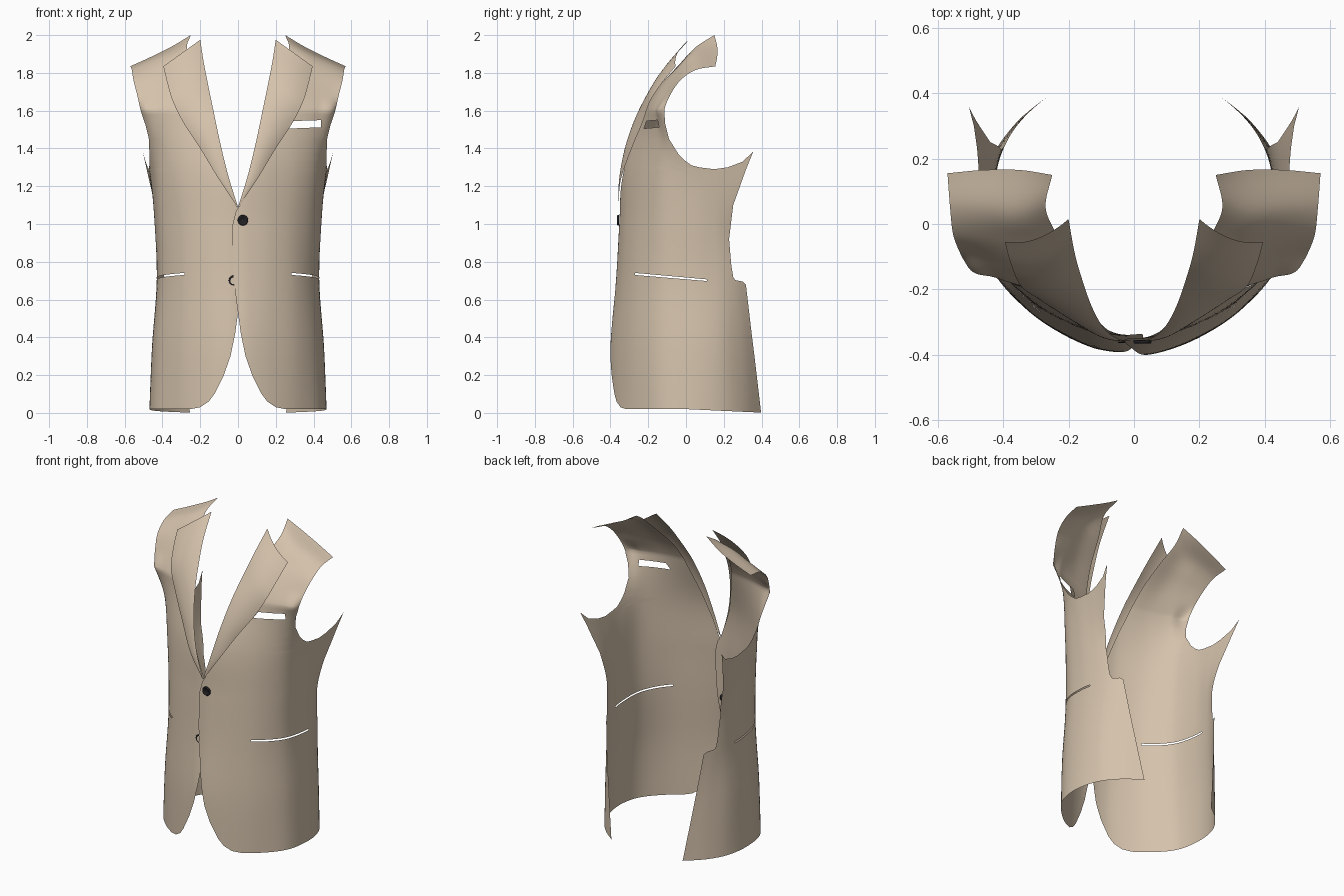
import bpy, bmesh, math
from mathutils import Vector as V

if "Cube" in bpy.data.objects:
    bpy.data.objects.remove(bpy.data.objects["Cube"])


def material(name, rgb):
    m = bpy.data.materials.new(name)
    m.diffuse_color = (*rgb, 1)
    m.use_nodes = True
    m.node_tree.nodes["Principled BSDF"].inputs["Base Color"].default_value = m.diffuse_color
    return m


CLOTH = material("tan cloth", (0.66, 0.54, 0.41))
BLACK = material("black button", (0.015, 0.015, 0.018))


def spline(p, t):
    """Catmull-Rom point at t in 0..len(p)-1."""
    i = min(int(t), len(p) - 2)
    f = t - i
    b, c = p[i], p[i + 1]
    a = p[i - 1] if i else b * 2 - c
    d = p[i + 2] if i + 2 < len(p) else c * 2 - b
    return (b * 2 + (c - a) * f + (a * 2 - b * 5 + c * 4 - d) * f * f
            + (b * 3 - a - c * 3 + d) * f ** 3) / 2


def curve(p, n):
    return [spline(p, (len(p) - 1) * i / n) for i in range(n + 1)]


def table(tab, z):
    if z <= tab[0][0]:
        return tab[0][1]
    for (a, u), (b, v) in zip(tab, tab[1:]):
        if z <= b:
            return u + (v - u) * (z - a) / (b - a)
    return tab[-1][1]


def resample(p, n):
    d = [0]
    for a, b in zip(p, p[1:]):
        d.append(d[-1] + (b - a).length)
    out, j = [], 0
    for k in range(n + 1):
        s = d[-1] * k / n
        while j < len(p) - 2 and d[j + 1] < s:
            j += 1
        out.append(p[j].lerp(p[j + 1], min(1, (s - d[j]) / max(d[j + 1] - d[j], 1e-9))))
    return out


def split(p, axis, value):
    """Cut a polyline where the coordinate first reaches value."""
    for i in range(1, len(p)):
        if p[i][axis] >= value:
            a, b = p[i - 1], p[i]
            m = a.lerp(b, max(0, (value - a[axis]) / max(b[axis] - a[axis], 1e-9)))
            return p[:i] + [m], [m] + p[i:]
    return p, [p[-1], p[-1].copy()]


def add_grid(bm, rows):
    vs = [[bm.verts.new(p) for p in r] for r in rows]
    for a, b in zip(vs, vs[1:]):
        for i in range(len(a) - 1):
            bm.faces.new((a[i], a[i + 1], b[i + 1], b[i]))


def finish(bm, name, mat, mirror=False):
    bmesh.ops.remove_doubles(bm, verts=bm.verts, dist=1e-5)
    if mirror:
        for v in bm.verts:
            v.co.x *= -1
        bmesh.ops.reverse_faces(bm, faces=bm.faces)
    for f in bm.faces:
        f.smooth = True
    me = bpy.data.meshes.new(name)
    bm.to_mesh(me)
    bm.free()
    me.materials.append(mat)
    ob = bpy.data.objects.new(name, me)
    bpy.context.collection.objects.link(ob)
    return ob


def cut_slot(bm, quad, ax):
    """Cut a four-cornered opening seen along the remaining axis."""
    def near(f, g):
        c = f.calc_center_median()
        return c.x > 0.2 and all(min(q[k] for q in quad) - g < c[ax[k]] < max(q[k] for q in quad) + g
                                 for k in (0, 1))
    planes = []
    for a, b in zip(quad, quad[1:] + quad[:1]):
        co, no = V(), V()
        co[ax[0]], co[ax[1]] = a
        no[ax[0]], no[ax[1]] = b[1] - a[1], a[0] - b[0]
        planes.append((co, no.normalized()))
        fs = [f for f in bm.faces if near(f, 0.04)]
        geom = fs + list({e for f in fs for e in f.edges}) + list({v for f in fs for v in f.verts})
        bmesh.ops.bisect_plane(bm, geom=geom, plane_co=co, plane_no=no, dist=1e-6)
    hole = [f for f in bm.faces if near(f, 0) and
            all((f.calc_center_median() - co).dot(no) < 0 for co, no in planes)]
    bmesh.ops.delete(bm, geom=hole, context='FACES')


# Horizontal body sections (x, y) from front centre round to the back edge
LEVELS = [0, 0.35, 0.7, 1.0, 1.3, 1.6]
SECTIONS = [
    [(-.03, -.385), (.08, -.39), (.2, -.347), (.33, -.26), (.44, -.13), (.47, .03), (.44, .19), (.36, .31), (.245, .405)],
    [(-.03, -.395), (.05, -.397), (.18, -.352), (.32, -.265), (.425, -.13), (.455, .03), (.435, .18), (.37, .29), (.29, .37)],
    [(-.03, -.368), (.05, -.368), (.18, -.33), (.31, -.25), (.405, -.12), (.43, .03), (.42, .16), (.39, .25), (.34, .33)],
    [(-.03, -.352), (.05, -.35), (.18, -.315), (.31, -.24), (.41, -.12), (.44, .03), (.435, .14), (.425, .2), (.41, .26)],
    [(-.03, -.335), (.06, -.33), (.18, -.295), (.32, -.225), (.42, -.13), (.463, 0), (.475, .15), (.48, .25), (.49, .37)],
    [(0, -.25), (.08, -.242), (.18, -.222), (.3, -.2), (.42, -.165), (.515, -.115), (.53, .15), (.535, .25), (.54, .4)]]
# Edge outlines as (height, x) or (height, y)
FRONT_X = [(.02, .25), (.03, .2), (.06, .155), (.1, .125), (.2, .075), (.3, .04), (.42, .015), (.55, -.003),
           (.68, -.02), (.8, -.028), (1, -.028), (1.07, -.01), (1.1, .01), (1.29, .08), (1.45, .125), (1.6, .17)]
BACK_Y = [(0, .4), (.4, .35), (.68, .317), (.695, .3), (.703, .26), (.72, .25), (.78, .24), (.92, .228),
          (1.1, .25), (1.29, .318), (1.385, .357)]
ARM_FRONT = [(1.29, .15), (1.3, .07), (1.31, .03), (1.335, -.005), (1.37, -.04), (1.45, -.09), (1.53, -.11), (1.6, -.115)]
ARM_BACK = [(1.29, .15), (1.3, .22), (1.33, .3), (1.385, .357)]
# Shoulder rows from neck edge to armhole
SHOULDER = [
    [(.2, -.15, 1.72), (.32, -.14, 1.71), (.44, -.11, 1.69), (.533, -.085, 1.68)],
    [(.235, -.04, 1.84), (.34, -.05, 1.82), (.45, -.04, 1.79), (.553, -.03, 1.76)],
    [(.27, .05, 1.935), (.36, .035, 1.90), (.46, .045, 1.86), (.562, .05, 1.815)],
    [(.25, .15, 2.0), (.35, .165, 1.94), (.46, .165, 1.885), (.57, .155, 1.835)]]
STATIONS = [[V((x, y, 0)) for x, y in s] for s in SECTIONS]
HEIGHTS = sorted({round(.02 + .03 * i, 3) for i in range(53)} | {1.6, 1.385}
                 | {z for t in (FRONT_X, BACK_Y[2:], ARM_FRONT, ARM_BACK) for z, _ in t})


def section(z):
    t = table([(h, i) for i, h in enumerate(LEVELS)], z)
    p = curve([spline([s[k] for s in STATIONS], t) for k in range(9)], 100)
    for q in p:
        q.z = z - .02 * max(0, q.y / .4) * max(0, 1 - z / .3)
    return p


def front_panel(name, left):
    bm = bmesh.new()
    front, back = [], []
    for z in HEIGHTS:
        p = split(section(z), 0, table(FRONT_X, z))[1]
        front.append(resample(split(p, 1, table(ARM_FRONT, z))[0], 36))
        if z <= 1.385:
            tail = split(p, 1, table(ARM_BACK, z))[1]
            back.append(resample(split(tail, 1, table(BACK_Y, z))[0], 12))
    # roll the chest over into the shoulder
    ctrl = [front[-4], front[-1]] + [resample(curve([V(q) for q in r], 40), 36) for r in SHOULDER]
    for i in range(1, 33):
        front.append([spline([r[k] for r in ctrl], 1 + i / 8) for k in range(37)])
    add_grid(bm, front)
    add_grid(bm, back)
    bmesh.ops.remove_doubles(bm, verts=bm.verts, dist=1e-5)
    # side pocket slit, and the breast pocket opening on one side only
    cut_slot(bm, [(-.27, .73), (.11, .698), (.11, .707), (-.27, .741)], (1, 2))
    if left:
        cut_slot(bm, [(.265, 1.505), (.44, 1.512), (.44, 1.55), (.29, 1.545)], (0, 2))
    else:
        for v in bm.verts:  # under-lapping front edge
            if v.co.y < 0 and v.co.z < 1.4:
                v.co.y += .015 * max(0, 1 - (v.co.x + .03) / .15)
    finish(bm, name, CLOTH, not left)


# Lapel edges
INNER = [V(p) for p in [(0, -.358, 1.09), (.05, -.35, 1.25), (.092, -.318, 1.42), (.13, -.25, 1.6),
                        (.163, -.155, 1.76), (.182, -.085, 1.86), (.2, .015, 1.975)]]
OUTER = [V(p) for p in [(.002, -.358, 1.09), (.1, -.345, 1.235), (.2, -.288, 1.40), (.285, -.233, 1.53),
                        (.345, -.19, 1.65), (.375, -.125, 1.75), (.395, -.055, 1.835)]]


def lapel(name, left):
    bm = bmesh.new()
    rows = []
    for a, b in zip(curve(INNER, 40), curve(OUTER, 40)):
        bow = .1 * (b - a).length
        rows.append([a.lerp(b, s / 10) - V((0, bow * 4 * s / 10 * (1 - s / 10), 0)) for s in range(11)])
    add_grid(bm, rows)
    finish(bm, name, CLOTH, not left)


def button(name, x, y, z):
    bm = bmesh.new()
    profile = [(.001, 0), (.017, 0), (.02, -.005), (.025, -.005), (.028, -.001), (.028, .005), (.001, .006)]
    add_grid(bm, [[(x + r * math.cos(a * math.pi / 12), y + d, z + r * math.sin(a * math.pi / 12))
                   for a in range(25)] for r, d in profile])
    bmesh.ops.recalc_face_normals(bm, faces=bm.faces)
    finish(bm, name, BLACK)


for side, left in (("left", True), ("right", False)):
    front_panel(side + "_front_panel", left)
    lapel(side + "_lapel", left)
button("upper_button", .026, -.36, 1.02)
button("lower_button", -.022, -.359, .7)
